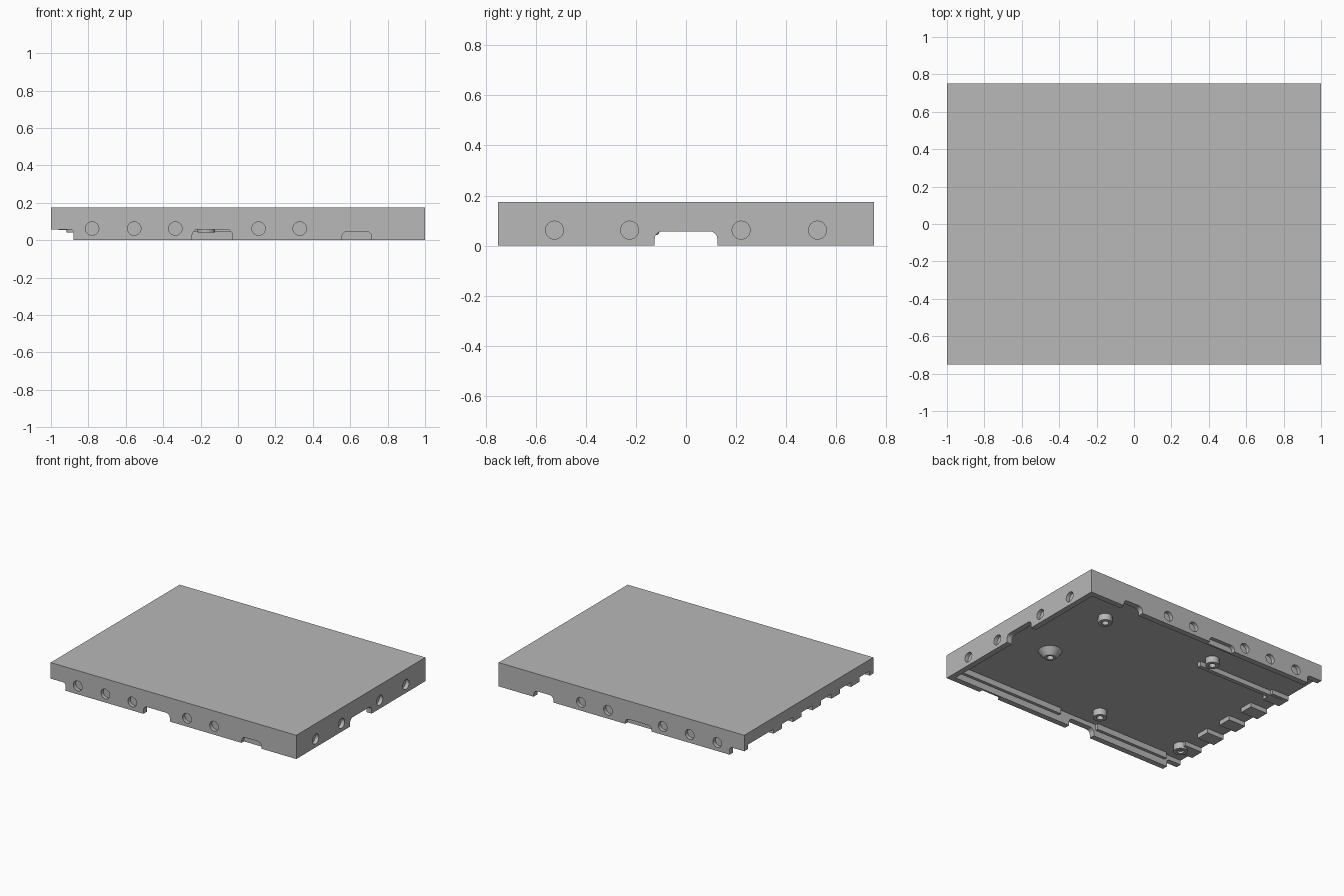
import bpy, bmesh, math
from mathutils import Matrix, Vector

old = bpy.data.objects.get("Cube")
if old:
    bpy.data.objects.remove(old, do_unlink=True)

grey = bpy.data.materials.new("plain grey")
grey.use_nodes = True
COLOUR = (0.48, 0.48, 0.48, 1)
grey.diffuse_color = COLOUR
grey.node_tree.nodes["Principled BSDF"].inputs["Base Color"].default_value = COLOUR

HX, HY, TOP = 1.0, 0.75, 0.175
WALL, CEIL, EDGE = 0.042, 0.09, 0.057
POCKET = 0.028


def finish(name, bm):
    bmesh.ops.recalc_face_normals(bm, faces=bm.faces)
    mesh = bpy.data.meshes.new(name)
    bm.to_mesh(mesh)
    bm.free()
    mesh.materials.append(grey)
    ob = bpy.data.objects.new(name, mesh)
    bpy.context.scene.collection.objects.link(ob)
    return ob


def box(name, x, y, z):
    bm = bmesh.new()
    size = Vector((x[1] - x[0], y[1] - y[0], z[1] - z[0]))
    mid = Vector((sum(x), sum(y), sum(z))) / 2
    bmesh.ops.create_cube(bm, size=1, matrix=Matrix.Translation(mid) @ Matrix.Diagonal((*size, 1)))
    return finish(name, bm)


def prism(name, profile, start, end, axis):
    """Sweep a (side, height) profile along x or y."""
    bm = bmesh.new()
    def place(s, z):
        return (start, s, z) if axis == "x" else (s, start, z)
    face = bm.faces.new([bm.verts.new(place(s, z)) for s, z in profile])
    step = Vector((end - start, 0, 0)) if axis == "x" else Vector((0, end - start, 0))
    out = bmesh.ops.extrude_face_region(bm, geom=[face])
    moved = [v for v in out["geom"] if isinstance(v, bmesh.types.BMVert)]
    bmesh.ops.translate(bm, verts=moved, vec=step)
    return finish(name, bm)


def arch(a, b, h, r=0.03, n=5):
    pts = [(a, -0.05)]
    for cx, first in ((a + r, math.pi), (b - r, math.pi / 2)):
        for i in range(n + 1):
            t = first - math.pi / 2 * i / n
            pts.append((cx + r * math.cos(t), h - r + r * math.sin(t)))
    return pts + [(b, -0.05)]


def disc(s, z, r, n=24):
    return [(s + r * math.cos(math.tau * i / n), z + r * math.sin(math.tau * i / n)) for i in range(n)]


def cut(target, cutter):
    mod = target.modifiers.new(cutter.name, "BOOLEAN")
    mod.operation, mod.solver, mod.object = "DIFFERENCE", "EXACT", cutter
    bpy.context.view_layer.objects.active = target
    bpy.ops.object.modifier_apply(modifier=mod.name)
    bpy.data.objects.remove(cutter, do_unlink=True)


def lathe(name, profile, x, y, n=24):
    bm = bmesh.new()
    verts = [bm.verts.new((r, 0, z)) for r, z in profile]
    edges = [bm.edges.new(pair) for pair in zip(verts, verts[1:])]
    bmesh.ops.spin(bm, geom=verts + edges, axis=(0, 0, 1), cent=(0, 0, 0),
                   angle=math.tau, steps=n)
    bmesh.ops.remove_doubles(bm, verts=bm.verts, dist=0.0001)
    bmesh.ops.translate(bm, verts=bm.verts, vec=(x, y, 0))
    ob = finish(name, bm)
    for p in ob.data.polygons:
        p.use_smooth = abs(p.normal.z) < 0.9
    ob.data.set_sharp_from_angle(angle=math.radians(35))
    return ob


# Shell: slab hollowed from below, open under the -x edge
shell = box("shell", (-HX, HX), (-HY, HY), (0, TOP))
cut(shell, box("cavity", (-1.2, HX - WALL), (-HY + WALL, HY - WALL), (-0.1, CEIL)))
cut(shell, prism("open_edge", arch(-1.2, -0.88, EDGE, 0.02), -1, 1, "y"))

# Cable notches that go through a wall
cut(shell, prism("side_notch", arch(-0.125, 0.125, EDGE), 0.9, 1.1, "x"))
cut(shell, prism("front_notch", arch(-0.245, -0.03, 0.057), -0.8, -0.69, "y"))
cut(shell, prism("back_notch", arch(0.555, 0.715, 0.047), 0.69, 0.8, "y"))

# Shallow pockets opposite the notches
cut(shell, prism("front_pocket", arch(0.555, 0.715, 0.047), -0.8, -HY + POCKET, "y"))
cut(shell, prism("back_pocket", arch(-0.245, -0.03, 0.04), HY - POCKET, 0.8, "y"))

# Rows of blind round holes
for x in (-0.78, -0.555, -0.335, 0.11, 0.33):
    for side in (-1, 1):
        cut(shell, prism("hole", disc(x, 0.062, 0.036), side * 0.8, side * (HY - POCKET), "y"))
for y in (-0.525, -0.225, 0.22, 0.525):
    cut(shell, prism("hole", disc(y, 0.062, 0.036), 1.1, HX - POCKET, "x"))

# Inner ledges along the front and back walls, broken at the notches
inner = HY - WALL
for name, side, spans in (("front", -1, ((0.06, 0.92), (-0.86, -0.26))),
                          ("back", 1, ((-0.86, 0.52), (0.75, 0.92)))):
    for span in spans:
        ys = sorted((side * (inner + 0.005), side * (inner - 0.022)))
        box(name + "_ledge", span, ys, (0.047, CEIL + 0.005))

# Rib from the standoff to the open edge
box("inner_rib", (-0.96, -0.25), (0.36, 0.39), (0.055, CEIL + 0.005))

# Teeth along the open edge
for i in range(5):
    y = 0.36 - 0.225 * i
    box("edge_tooth", (-HX, -0.86), (y - 0.05, y + 0.05), (EDGE, CEIL + 0.005))


# Standoffs with screw holes
def standoff(name, base, tip, bore, x, y):
    low = 0.042
    lathe(name, [(0, CEIL + 0.005), (base, CEIL + 0.005), (tip, low), (bore, low),
                 (bore, CEIL - 0.008), (0, CEIL - 0.008)], x, y)


for x, y in ((0.615, 0.435), (-0.295, 0.46), (-0.17, -0.555), (-0.87, -0.555)):
    standoff("standoff", 0.047, 0.047, 0.023, x, y)
standoff("tapered_standoff", 0.085, 0.04, 0.023, 0.6, -0.155)
